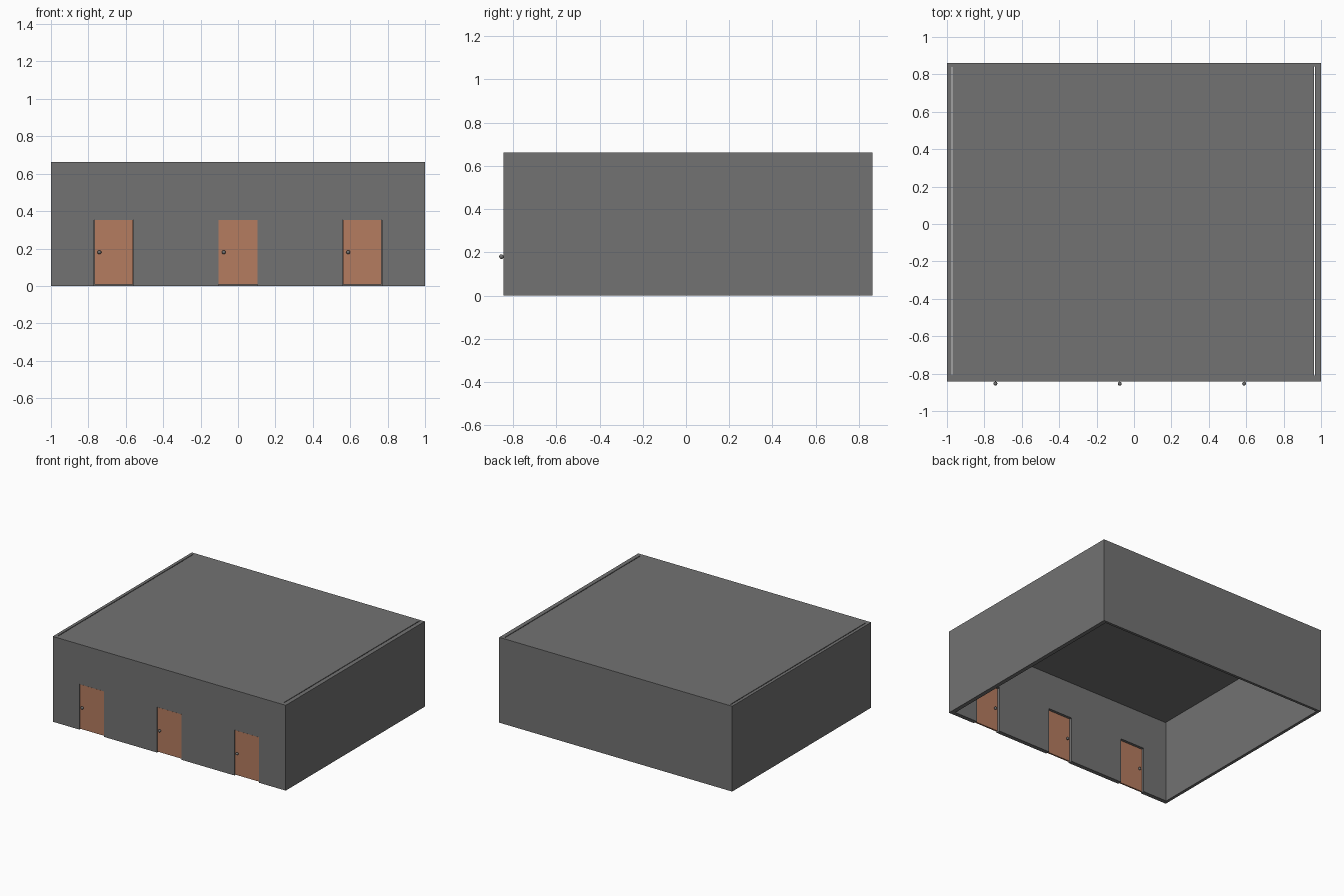
import bpy, bmesh
from mathutils import Matrix

if "Cube" in bpy.data.objects:
    bpy.data.objects.remove(bpy.data.objects["Cube"])

H = 0.662                      # wall height
FRONT, BACK = -0.843, 0.862    # outer faces
T = 0.032                      # front wall thickness
DOORS = (-0.665, 0.0, 0.665)
HALF, TOP = 0.105, 0.353       # door opening


def material(name, color):
    m = bpy.data.materials.new(name)
    m.diffuse_color = (*color, 1)
    m.use_nodes = True
    m.node_tree.nodes["Principled BSDF"].inputs["Base Color"].default_value = m.diffuse_color
    return m


wall_mat = material("dark_grey", (0.17, 0.17, 0.17))
door_mat = material("door_wood", (0.46, 0.2, 0.117))


def finish(name, bm, mat=wall_mat):
    bmesh.ops.recalc_face_normals(bm, faces=bm.faces)
    me = bpy.data.meshes.new(name)
    bm.to_mesh(me)
    bm.free()
    me.materials.append(mat)
    ob = bpy.data.objects.new(name, me)
    bpy.context.collection.objects.link(ob)


def box(name, x0, x1, y0, y1, z0, z1, mat=wall_mat):
    bm = bmesh.new()
    m = Matrix.LocRotScale(((x0 + x1) / 2, (y0 + y1) / 2, (z0 + z1) / 2), None,
                           (x1 - x0, y1 - y0, z1 - z0))
    bmesh.ops.create_cube(bm, size=1, matrix=m)
    finish(name, bm, mat)


# Front wall: outline notched for the doors, extruded to thickness
outline = [(-1, H), (-1, 0)]
for c in DOORS:
    outline += [(c - HALF, 0), (c - HALF, TOP), (c + HALF, TOP), (c + HALF, 0)]
outline += [(1, 0), (1, H)]
bm = bmesh.new()
face = bm.faces.new([bm.verts.new((x, FRONT, z)) for x, z in outline])
ext = bmesh.ops.extrude_face_region(bm, geom=[face], use_keep_orig=True)
bmesh.ops.translate(bm, vec=(0, T, 0),
                    verts=[v for v in ext["geom"] if isinstance(v, bmesh.types.BMVert)])
finish("front_wall", bm)

# Remaining walls and the roof, with a narrow slot at each side
box("back_wall", -1, 1, BACK - 0.02, BACK, 0, H)
box("left_wall", -1, -0.977, FRONT + T, BACK - 0.02, 0, H)
box("right_wall", 0.968, 1, FRONT + T, BACK - 0.02, 0, H)
box("roof", -0.971, 0.962, FRONT + T, BACK - 0.02, H - 0.025, H)

# Doors with a round knob on both faces
DY = FRONT + 0.001
DT = 0.012
R = 0.0105
for i, c in enumerate(DOORS, 1):
    box(f"door_{i}", c - HALF + 0.002, c + HALF - 0.002, DY, DY + DT, 0.008, TOP - 0.001, door_mat)
    bm = bmesh.new()
    for y in (FRONT - R, DY + DT + R):
        bmesh.ops.create_uvsphere(bm, u_segments=16, v_segments=10, radius=R,
                                  matrix=Matrix.Translation((c - 0.076, y, 0.18)))
    for f in bm.faces:
        f.smooth = True
    finish(f"door_knobs_{i}", bm)
